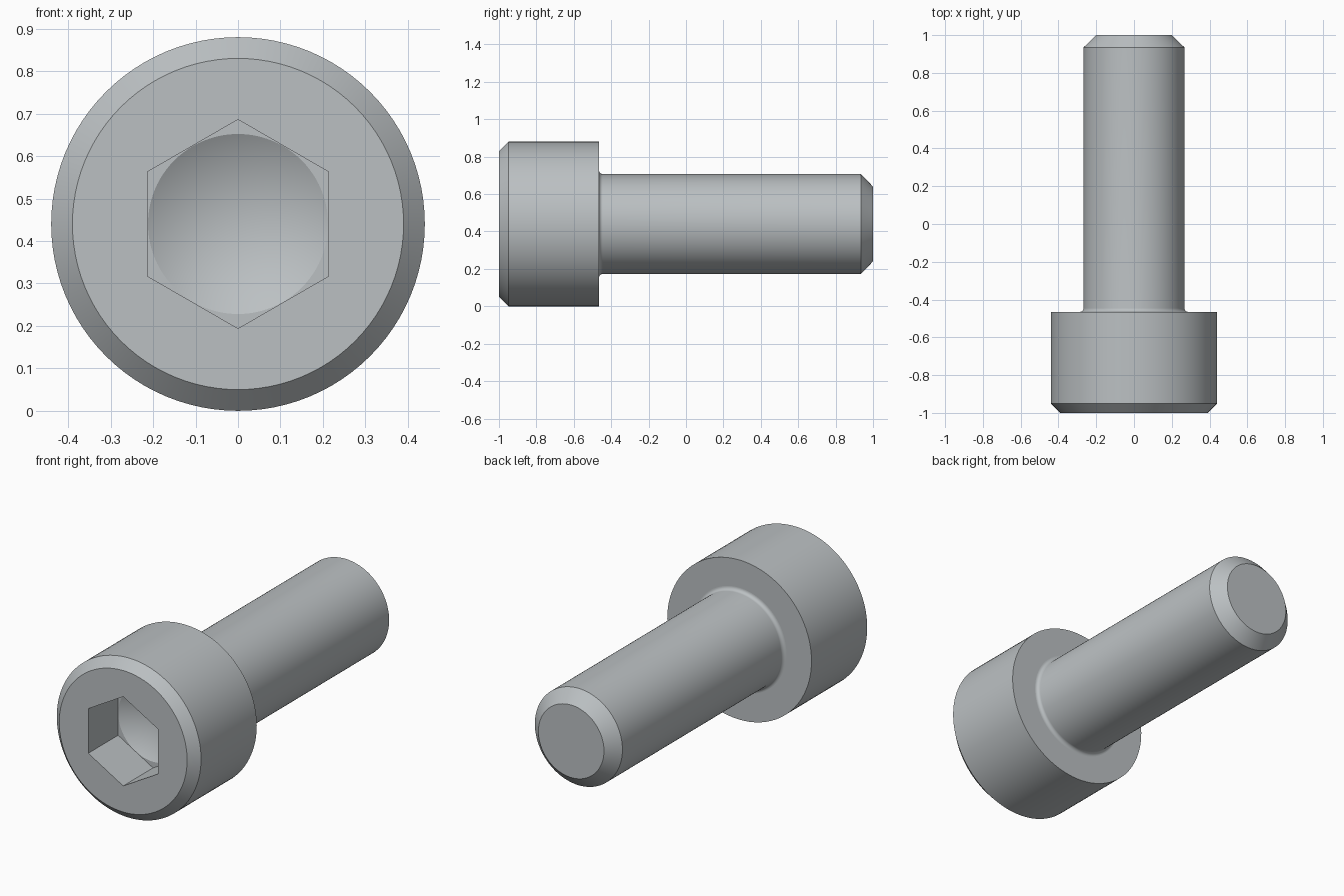
import bpy
import bmesh
from math import sin, cos, pi, radians

SEGMENTS = 96
AXIS_Z = 0.44          # height of the screw's axis, equal to the head radius
HEAD_R, SHANK_R, HEX_APOTHEM = 0.44, 0.267, 0.213
HEAD_BACK, FILLET = -0.465, 0.02

cube = bpy.data.objects.get("Cube")
if cube:
    bpy.data.objects.remove(cube, do_unlink=True)

steel = bpy.data.materials.new("grey steel")
steel.use_nodes = True
colour = (0.50, 0.53, 0.545, 1)
steel.diffuse_color = colour
steel.node_tree.nodes["Principled BSDF"].inputs["Base Color"].default_value = colour


def hexagon(angle):
    """Distance to the wall of a hexagon with flat sides left and right."""
    return HEX_APOTHEM / cos((angle + pi / 6) % (pi / 3) - pi / 6)


def lathe(name, profile):
    """Sweep (radius, y) points around the axis; a radius may depend on angle."""
    bm = bmesh.new()
    rings = []
    for radius, y in profile:
        if radius == 0:
            rings.append([bm.verts.new((0, y, AXIS_Z))] * SEGMENTS)
            continue
        ring = []
        for i in range(SEGMENTS):
            a = 2 * pi * i / SEGMENTS
            r = radius(a) if callable(radius) else radius
            ring.append(bm.verts.new((r * cos(a), y, AXIS_Z + r * sin(a))))
        rings.append(ring)
    for near, far in zip(rings, rings[1:]):
        for i in range(SEGMENTS):
            j = (i + 1) % SEGMENTS
            corners = [near[i], far[i], far[j], near[j]]
            bm.faces.new(list(dict.fromkeys(corners)))
    mesh = bpy.data.meshes.new(name)
    bm.to_mesh(mesh)
    bm.free()
    mesh.materials.append(steel)
    obj = bpy.data.objects.new(name, mesh)
    bpy.context.collection.objects.link(obj)
    bpy.ops.object.select_all(action='DESELECT')
    obj.select_set(True)
    bpy.context.view_layer.objects.active = obj
    bpy.ops.object.shade_smooth_by_angle(angle=radians(24))
    return obj


# Head: drilled cone, hexagonal socket, front face, chamfer, side, underside
socket_floor = -0.74
lathe("screw_head", [
    (0, socket_floor + 0.123),
    (HEX_APOTHEM - 0.001, socket_floor),
    (hexagon, socket_floor),
    (hexagon, -1),
    (HEAD_R - 0.05, -1),
    (HEAD_R, -0.95),
    (HEAD_R, HEAD_BACK),
    (SHANK_R + FILLET, HEAD_BACK),
])

# Shank: fillet under the head, plain cylinder, chamfered tip
fillet = [(SHANK_R + FILLET * (1 - sin(t)), HEAD_BACK + FILLET * (1 - cos(t)))
          for t in (k * pi / 16 for k in range(9))]
lathe("screw_shank", fillet + [(SHANK_R, 0.935), (0.2, 1), (0, 1)])
